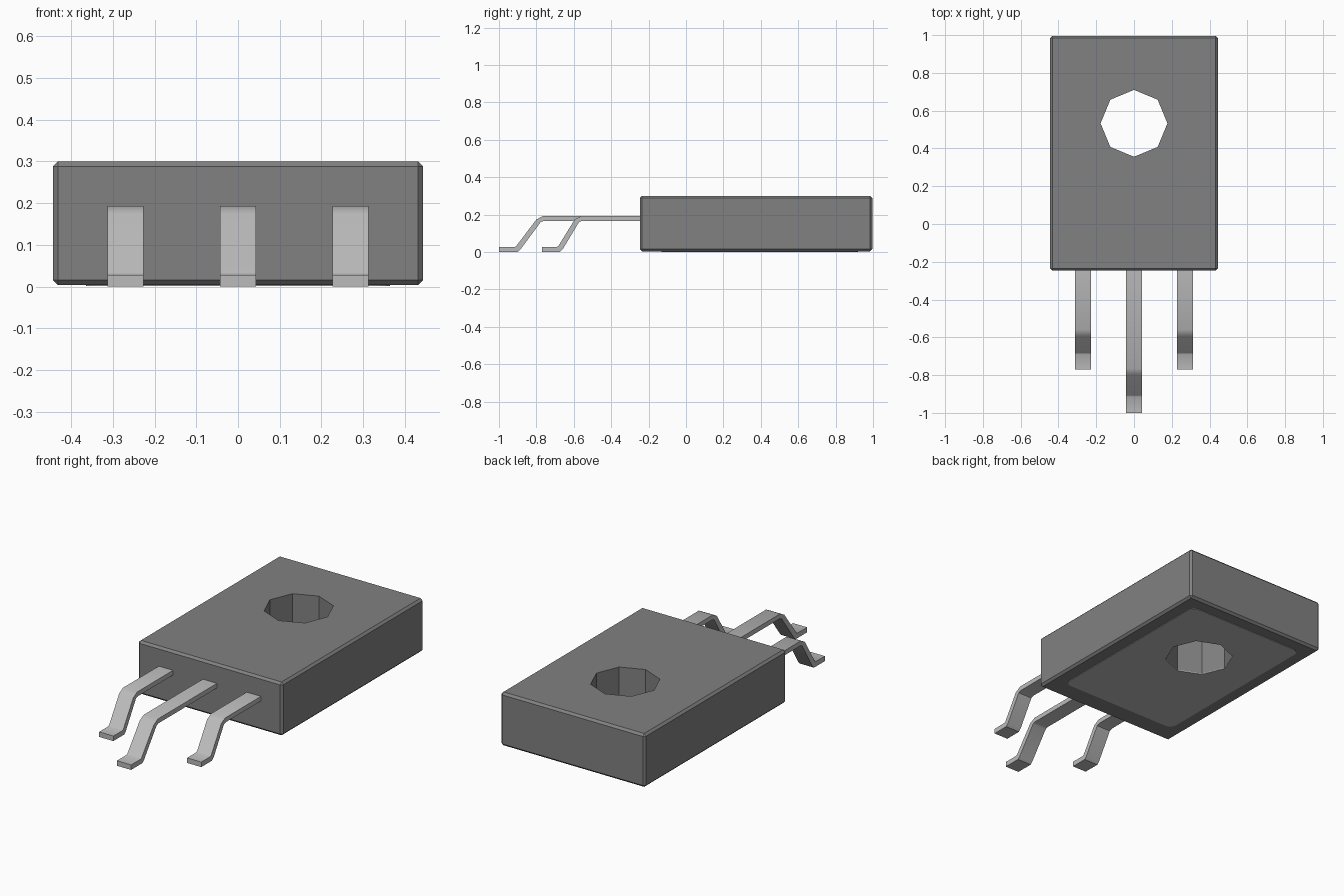
import bpy, bmesh, math
from mathutils import Vector

cube = bpy.data.objects.get("Cube")
if cube:
    bpy.data.objects.remove(cube, do_unlink=True)


def material(name, grey, rough=0.6):
    m = bpy.data.materials.new(name)
    m.use_nodes = True
    col = (grey, grey, grey, 1)
    m.diffuse_color = col
    bsdf = m.node_tree.nodes["Principled BSDF"]
    bsdf.inputs["Base Color"].default_value = col
    bsdf.inputs["Roughness"].default_value = rough
    return m


BODY = material("dark grey plastic", 0.22)
METAL = material("light grey metal", 0.50)


def add_object(name, bm, mat):
    bmesh.ops.recalc_face_normals(bm, faces=bm.faces)
    me = bpy.data.meshes.new(name)
    bm.to_mesh(me)
    bm.free()
    ob = bpy.data.objects.new(name, me)
    bpy.context.collection.objects.link(ob)
    me.materials.append(mat)
    return ob


def prism(points, direction):
    """Closed prism: a planar outline pushed along a direction."""
    bm = bmesh.new()
    face = bm.faces.new([bm.verts.new(p) for p in points])
    ext = bmesh.ops.extrude_face_region(bm, geom=[face])
    moved = [g for g in ext["geom"] if isinstance(g, bmesh.types.BMVert)]
    bmesh.ops.translate(bm, vec=Vector(direction), verts=moved)
    return bm


def box(x, y0, y1, z0, z1):
    return prism([(-x, y0, z0), (x, y0, z0), (x, y1, z0), (-x, y1, z0)],
                 (0, 0, z1 - z0))


# Body block with a small chamfer on every edge
bm = box(0.444, -0.247, 0.996, 0.004, 0.30)
bmesh.ops.bevel(bm, geom=bm.edges[:], offset=0.012, segments=1, affect='EDGES')
body = add_object("body", bm, BODY)

# Metal heat plate set in the underside, with rounded corners
bm = box(0.365, -0.13, 0.92, 0.001, 0.007)
corners = [e for e in bm.edges if abs(e.verts[0].co.z - e.verts[1].co.z) > 0.001]
bmesh.ops.bevel(bm, geom=corners, offset=0.04, segments=4, profile=0.5,
                affect='EDGES')
plate = add_object("heat_plate", bm, METAL)

# Eight-sided mounting hole through body and plate
ring = [(0.177 * math.sin(i * math.pi / 4), 0.533 + 0.177 * math.cos(i * math.pi / 4), -0.1)
        for i in range(8)]
cutter = add_object("hole_cutter", prism(ring, (0, 0, 0.6)), BODY)
cutter.hide_render = True
for ob in (body, plate):
    mod = ob.modifiers.new("hole", 'BOOLEAN')
    mod.operation = 'DIFFERENCE'
    mod.solver = 'EXACT'
    mod.object = cutter
    bpy.context.view_layer.objects.active = ob
    bpy.ops.object.modifier_apply(modifier=mod.name)
bpy.data.objects.remove(cutter, do_unlink=True)


# Bent pins: flat shoulder, slope down, flat foot
def pin(name, x, shoulder, drop, foot):
    outline = [(-0.23, 0.193), (shoulder, 0.193), (shoulder - 0.035, 0.174),
               (drop + 0.008, 0.033), (drop, 0.028), (foot, 0.028),
               (foot, 0.0), (drop + 0.015, 0.0), (drop + 0.030, 0.014),
               (shoulder - 0.012, 0.160), (shoulder + 0.005, 0.167), (-0.23, 0.167)]
    half = 0.0435
    bm = prism([(x - half, y, z) for y, z in outline], (2 * half, 0, 0))
    ob = add_object(name, bm, METAL)
    bpy.ops.object.select_all(action='DESELECT')
    ob.select_set(True)
    bpy.context.view_layer.objects.active = ob
    bpy.ops.object.shade_smooth_by_angle(angle=math.radians(35))


pin("pin_centre", 0, -0.765, -0.915, -1.0)
for side, x in (("left", 0.27), ("right", -0.27)):
    pin("pin_" + side, x, -0.56, -0.69, -0.77)
